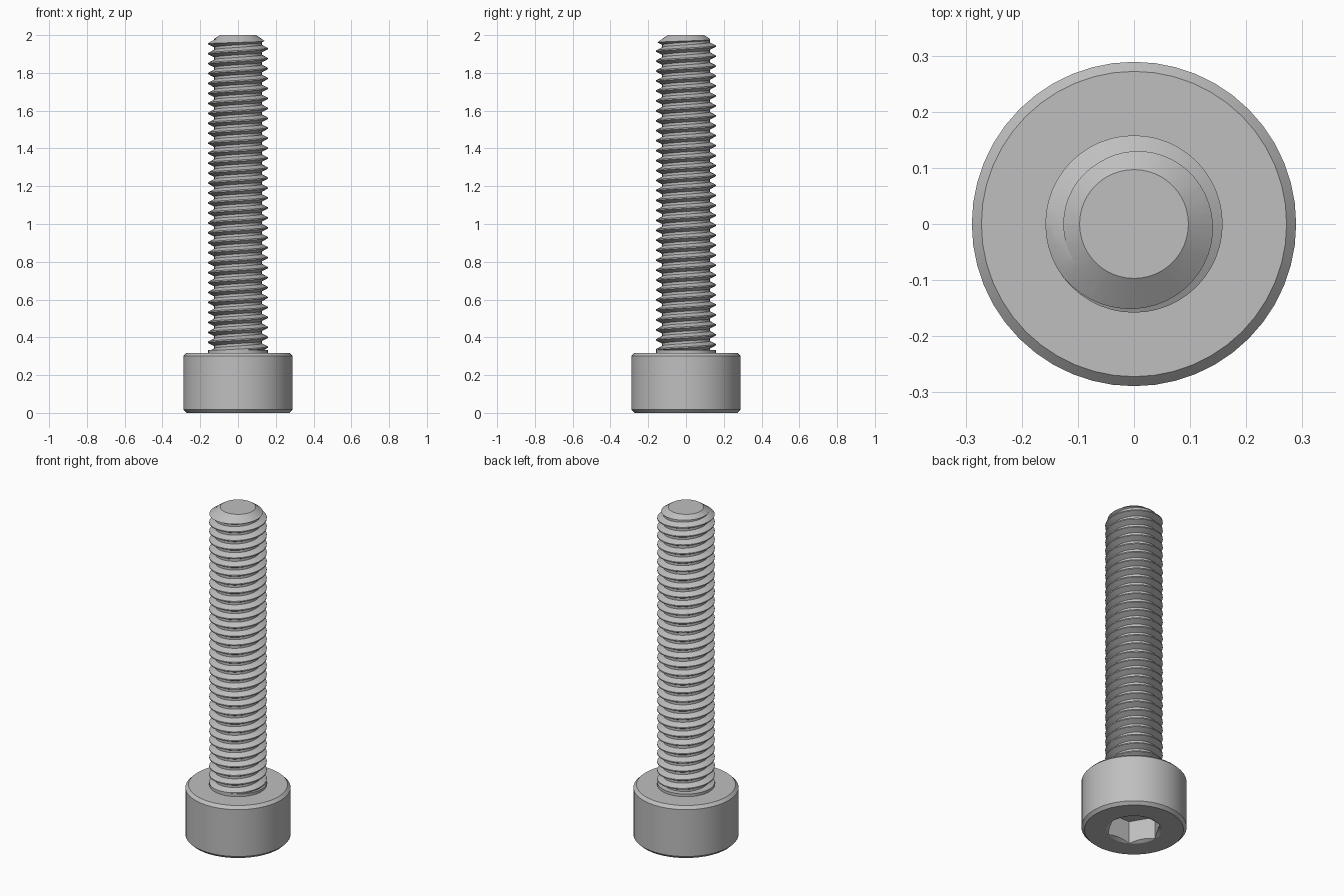
import bpy, bmesh, math
from math import pi, sin, cos

if "Cube" in bpy.data.objects:
    bpy.data.objects.remove(bpy.data.objects["Cube"], do_unlink=True)

STEPS = 48
PITCH, CREST, ROOT = 0.0527, 0.158, 0.126
HEAD_TOP, TIP = 0.318, 2.0
HEX_RADIUS, HEX_DEPTH = 0.152, 0.137

steel = bpy.data.materials.new("Grey steel")
steel.use_nodes = True
steel.diffuse_color = (0.52, 0.52, 0.52, 1)
steel.node_tree.nodes["Principled BSDF"].inputs["Base Color"].default_value = steel.diffuse_color


def finish(name, bm):
    bmesh.ops.recalc_face_normals(bm, faces=bm.faces)
    mesh = bpy.data.meshes.new(name)
    bm.to_mesh(mesh)
    bm.free()
    mesh.materials.append(steel)
    obj = bpy.data.objects.new(name, mesh)
    bpy.context.collection.objects.link(obj)
    return obj


def lathe(name, profile, sides=STEPS):
    """Closed solid of revolution from (radius, z) points, capped at both ends."""
    bm = bmesh.new()
    rings = [[bm.verts.new((r * cos(2 * pi * i / sides), r * sin(2 * pi * i / sides), z))
              for i in range(sides)] for r, z in profile]
    for a, b in zip(rings, rings[1:]):
        for i in range(sides):
            j = (i + 1) % sides
            bm.faces.new((a[i], a[j], b[j], b[i]))
    bm.faces.new(rings[0])
    bm.faces.new(rings[-1])
    return finish(name, bm)


def boolean(obj, cutter, operation):
    mod = obj.modifiers.new("cut", "BOOLEAN")
    mod.operation, mod.solver, mod.object = operation, "EXACT", cutter
    bpy.context.view_layer.objects.active = obj
    bpy.ops.object.modifier_apply(modifier=mod.name)
    bpy.data.objects.remove(cutter, do_unlink=True)


def smooth(obj, degrees):
    bpy.ops.object.select_all(action="DESELECT")
    obj.select_set(True)
    bpy.context.view_layer.objects.active = obj
    bpy.ops.object.shade_smooth_by_angle(angle=math.radians(degrees))


def helical_rod(name, turns, start):
    """Right-handed thread: columns of profile points, each lifted along the helix."""
    flank = PITCH * 5 / 16
    profile = [(CREST, -PITCH / 16), (CREST, PITCH / 16),
               (ROOT, PITCH / 16 + flank), (ROOT, PITCH * 15 / 16 - flank)]
    n = len(profile)
    bm = bmesh.new()
    columns = []
    for i in range(STEPS):
        a = pi + 2 * pi * i / STEPS
        columns.append([bm.verts.new((r * cos(a), r * sin(a), start + PITCH * (t + i / STEPS) + z))
                        for t in range(turns) for r, z in profile])
    # The last column joins the first one a full turn higher
    for i in range(STEPS):
        a = columns[i]
        b = columns[i + 1] if i + 1 < STEPS else columns[0][n:]
        for k in range(min(len(a), len(b)) - 1):
            bm.faces.new((a[k], b[k], b[k + 1], a[k + 1]))
    # Close both ends with a fan
    middle = start + turns * PITCH / 2
    edges = [e for e in bm.edges if e.is_boundary]
    for upper in (False, True):
        rim = [e for e in edges if (e.verts[0].co.z > middle) == upper]
        z = sum(e.verts[0].co.z for e in rim) / len(rim)
        centre = bm.verts.new((0, 0, z))
        for e in rim:
            bm.faces.new((e.verts[0], e.verts[1], centre))
    return finish(name, bm)


# Head with chamfered rims and a hexagonal socket
head = lathe("head", [(0.272, 0), (0.289, 0.017), (0.289, HEAD_TOP - 0.017), (0.272, HEAD_TOP)])
boolean(head, lathe("hex_cutter", [(HEX_RADIUS, -0.1), (HEX_RADIUS, HEX_DEPTH)], 6), "DIFFERENCE")
lead_in = lathe("lead_in_cutter", [(HEX_RADIUS + 0.02, -0.012), (HEX_RADIUS - 0.03, 0.018)])
boolean(head, lead_in, "DIFFERENCE")
smooth(head, 25)

# Threaded shank trimmed to a conical tip
shank = helical_rod("threaded_shank", 36, 1.955 - 33 * PITCH)
envelope = lathe("tip_envelope", [(0.2, HEAD_TOP - 0.01), (0.2, 1.927), (0.097, TIP)])
boolean(shank, envelope, "INTERSECT")
smooth(shank, 25)

# Plain collar under the first thread
collar = lathe("collar", [(CREST, HEAD_TOP - 0.01), (CREST, 0.334)])
smooth(collar, 25)
